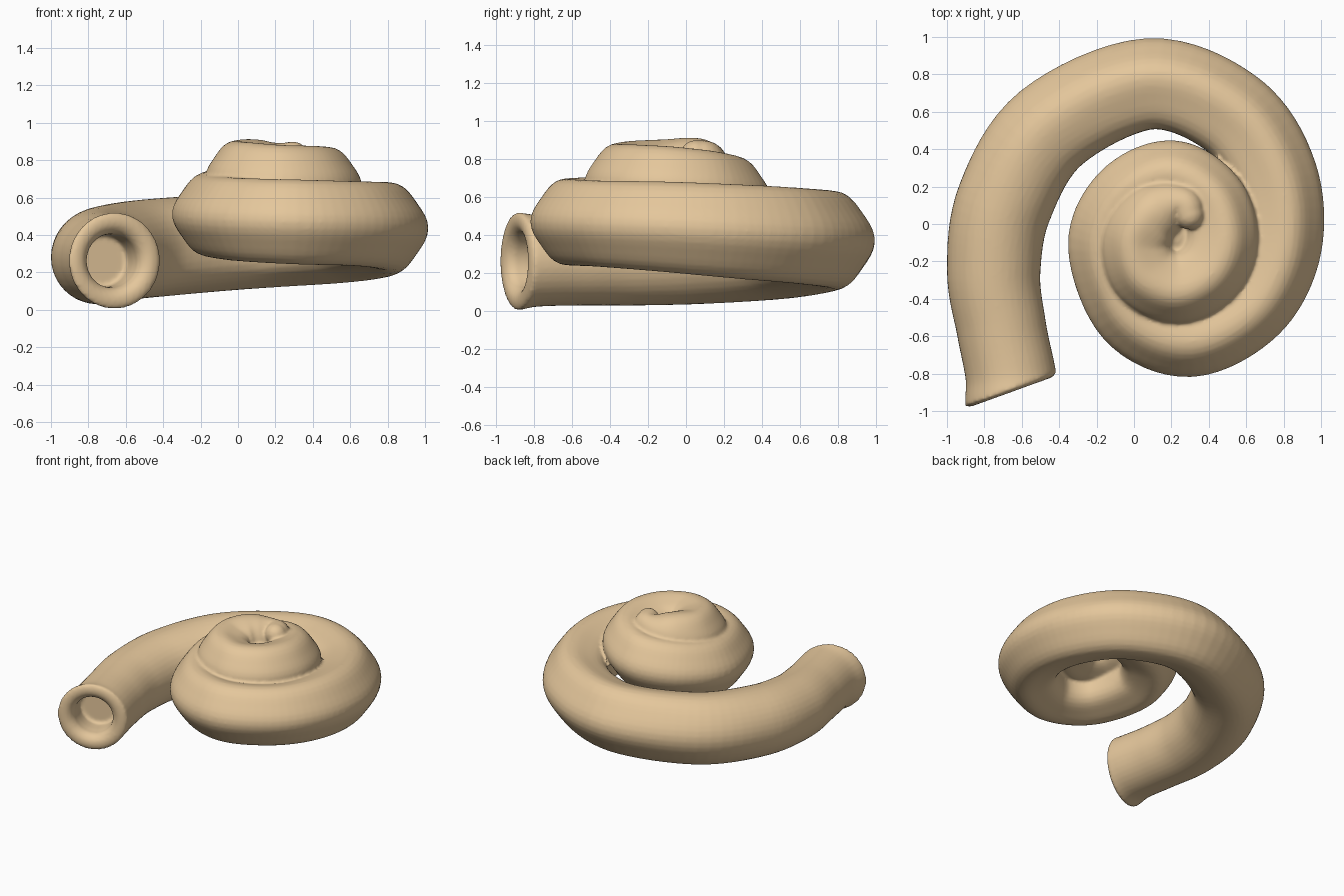
import bpy, bmesh, math
from mathutils import Vector, Matrix

if "Cube" in bpy.data.objects:
    bpy.data.objects.remove(bpy.data.objects["Cube"])

# Spiral path from mouth to tip: x, y, z, tube radius
path = [
    (-0.66, -0.885, 0.262, 0.258), (-0.665, -0.78, 0.266, 0.242), (-0.71, -0.55, 0.27, 0.24),
    (-0.75, -0.25, 0.28, 0.25), (-0.69, 0.12, 0.30, 0.26), (-0.44, 0.51, 0.33, 0.26),
    (0.08, 0.74, 0.37, 0.25), (0.52, 0.58, 0.395, 0.245), (0.74, 0.25, 0.42, 0.24),
    (0.77, -0.12, 0.445, 0.23), (0.62, -0.43, 0.46, 0.22), (0.30, -0.595, 0.47, 0.22),
    (0.0, -0.47, 0.485, 0.215), (-0.14, -0.12, 0.51, 0.21), (-0.03, 0.13, 0.55, 0.21),
    (0.20, 0.235, 0.59, 0.21), (0.40, 0.12, 0.635, 0.20), (0.46, -0.08, 0.66, 0.20),
    (0.39, -0.25, 0.67, 0.20), (0.23, -0.33, 0.675, 0.20), (0.07, -0.26, 0.69, 0.20),
    (0.02, -0.10, 0.71, 0.19), (0.09, 0.03, 0.74, 0.175), (0.19, 0.09, 0.77, 0.14),
    (0.27, 0.10, 0.805, 0.095), (0.295, 0.05, 0.82, 0.08),
]
SIDES, STEPS = 40, 8
pts = [Vector(p) for p in path]


def spline(i, t):
    a, b = pts[i], pts[i + 1]
    p = pts[i - 1] if i else a * 2 - b
    n = pts[i + 2] if i + 2 < len(pts) else b * 2 - a
    return 0.5 * (2 * a + (b - p) * t + (2 * p - 5 * a + 4 * b - n) * t * t
                  + (3 * a - p - 3 * b + n) * t ** 3)


samples = [spline(i, k / STEPS) for i in range(len(pts) - 1) for k in range(STEPS)] + [pts[-1]]
bm = bmesh.new()


# Ring across the path; ridge turns the circle into a soft pentagon pointing outwards
def ring(centre, tangent, radius, ridge=0.0):
    side = Vector((tangent.y, -tangent.x, 0)).normalized()
    up = side.cross(tangent).normalized()
    verts = []
    for k in range(SIDES):
        a = 2 * math.pi * k / SIDES
        r = radius * (1 - ridge * 0.6 - ridge * math.cos(5 * a))
        verts.append(bm.verts.new(centre + r * (side * math.cos(a) + up * math.sin(a) * (1 + ridge))))
    return verts


rings = []
# Recessed mouth and rounded rim: depth along the tube, radius
start = samples[0].to_3d()
mouth_dir = Vector((-0.34, 0.94, 0)).normalized()
for depth, r in [(0.2, 0.04), (0.2, 0.125), (0.19, 0.14), (0.10, 0.14), (0.035, 0.145),
                 (0.008, 0.16), (-0.01, 0.185), (-0.015, 0.21), (-0.012, 0.235), (-0.004, 0.25)]:
    rings.append(ring(start + mouth_dir * depth, mouth_dir, r))

# Coiled tube, turning gradually out of the mouth plane
for i, s in enumerate(samples):
    d = samples[min(i + 1, len(samples) - 1)] - samples[max(i - 1, 0)]
    tangent = mouth_dir.lerp(d.to_3d().normalized(), min(i / 16, 1)).normalized()
    ridge = 0.04 * max(0, min((i / STEPS - 4) / 2, 1, (23 - i / STEPS) / 2))
    rings.append(ring(s.to_3d(), tangent, s.w, ridge))

# Rounded tip
for a in (0.4, 0.8, 1.15, 1.45):
    rings.append(ring(s.to_3d() + tangent * s.w * math.sin(a), tangent, s.w * math.cos(a)))

for a, b in zip(rings, rings[1:]):
    for k in range(SIDES):
        j = (k + 1) % SIDES
        bm.faces.new((a[k], a[j], b[j], b[k]))
bm.faces.new(rings[0])
bm.faces.new(rings[-1])

# Core closing the centre of the coil
bmesh.ops.create_uvsphere(bm, u_segments=24, v_segments=12, radius=0.11,
                          matrix=Matrix.Translation((0.22, -0.07, 0.69)) @ Matrix.Diagonal((1, 1, 0.75, 1)))
bmesh.ops.recalc_face_normals(bm, faces=bm.faces)

mesh = bpy.data.meshes.new("coiled_shell")
bm.to_mesh(mesh)
bm.free()
shell = bpy.data.objects.new("coiled_shell", mesh)
bpy.context.collection.objects.link(shell)

# Fuse the overlapping whorls into one skin
fuse = shell.modifiers.new("fuse", 'REMESH')
fuse.mode = 'VOXEL'
fuse.voxel_size = 0.012
fuse.use_smooth_shade = True
soft = shell.modifiers.new("soften", 'SMOOTH')
soft.factor = 0.5
soft.iterations = 3

# Tan clay colour
mat = bpy.data.materials.new("tan_clay")
mat.diffuse_color = (0.78, 0.57, 0.33, 1)
mat.use_nodes = True
mat.node_tree.nodes["Principled BSDF"].inputs["Base Color"].default_value = mat.diffuse_color
mesh.materials.append(mat)
